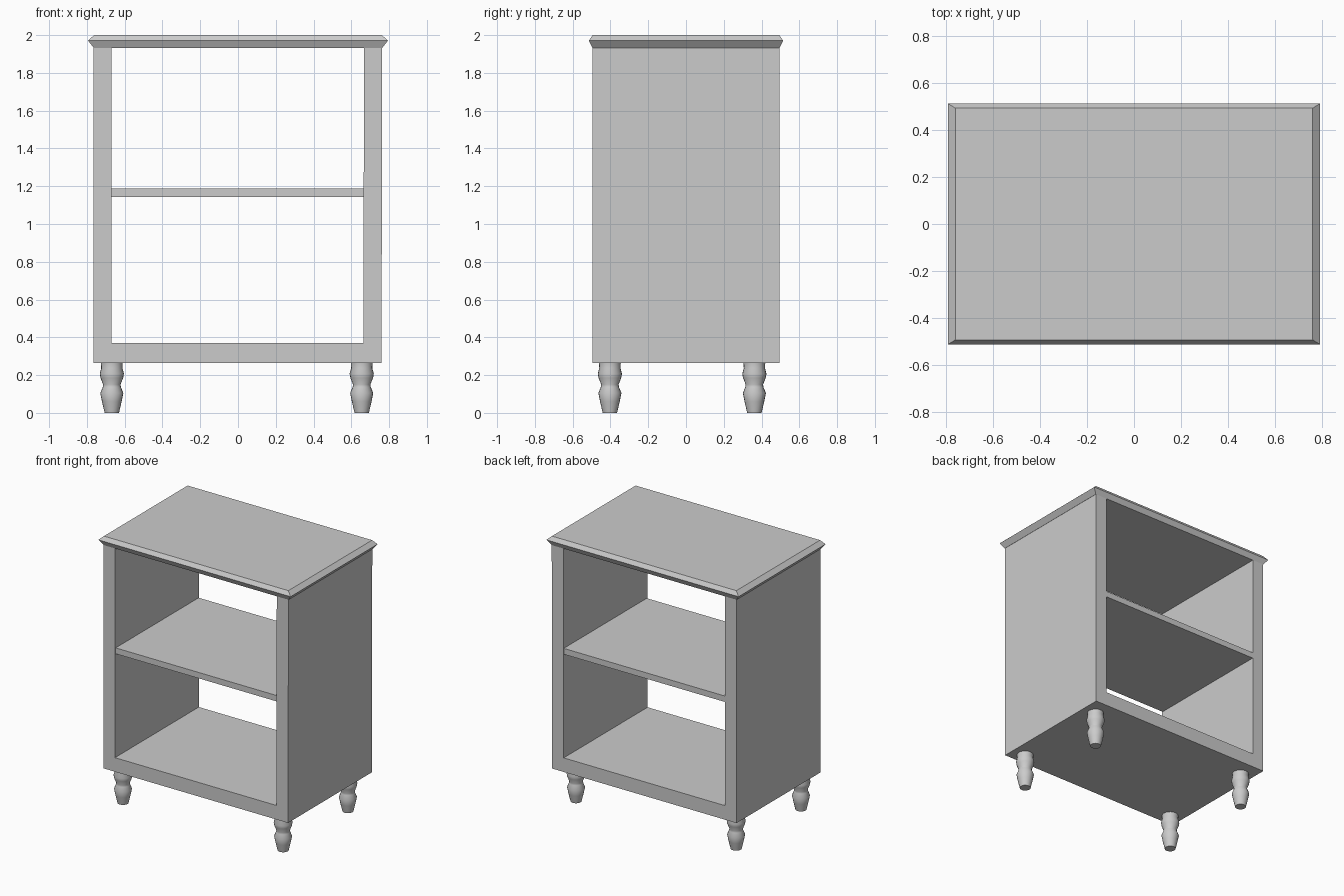
import bpy
import bmesh
from math import radians
from mathutils import Matrix

cube = bpy.data.objects.get("Cube")
if cube:
    bpy.data.objects.remove(cube, do_unlink=True)

grey = bpy.data.materials.new("plain grey")
grey.use_nodes = True
colour = (0.6, 0.6, 0.6, 1)
grey.diffuse_color = colour
grey.node_tree.nodes["Principled BSDF"].inputs["Base Color"].default_value = colour


def finish(name, bm):
    """Turn a bmesh into a named grey object."""
    bmesh.ops.recalc_face_normals(bm, faces=bm.faces)
    mesh = bpy.data.meshes.new(name)
    bm.to_mesh(mesh)
    bm.free()
    mesh.materials.append(grey)
    obj = bpy.data.objects.new(name, mesh)
    bpy.context.collection.objects.link(obj)
    return obj


def loft(name, loops):
    """Skin matching closed loops of points and cap both ends."""
    bm = bmesh.new()
    rings = [[bm.verts.new(p) for p in loop] for loop in loops]
    n = len(rings[0])
    for a, b in zip(rings, rings[1:]):
        for i in range(n):
            j = (i + 1) % n
            bm.faces.new((a[i], a[j], b[j], b[i]))
    bm.faces.new(rings[0])
    bm.faces.new(rings[-1])
    return finish(name, bm)


def rectangle(x, y, z):
    return [(-x, -y, z), (x, -y, z), (x, y, z), (-x, y, z)]


# Open U-shaped case: two sides and a floor, its right side leaning slightly
base, floor, top = 0.265, 0.37, 1.935
profile = [(-0.764, base), (0.760, base), (0.763, top), (0.667, top),
           (0.664, floor), (-0.67, floor), (-0.67, top), (-0.764, top)]
depth = 0.495
loft("case", [[(x, y, z) for x, z in profile] for y in (-depth, depth)])

# Middle shelf
bm = bmesh.new()
bmesh.ops.create_cube(bm, size=1, matrix=Matrix.Translation((-0.003, 0.003, 1.165))
                      @ Matrix.Diagonal((1.336, 0.98, 0.044, 1)))
finish("shelf", bm)

# Table top with a pointed edge all round
loft("top", [rectangle(0.764, 0.495, 1.933),
             rectangle(0.794, 0.514, 1.971),
             rectangle(0.762, 0.494, 2.0)])

# Turned legs: radius and height pairs, spun about the leg axis
turning = [(0.038, 0), (0.052, 0.06), (0.061, 0.105), (0.048, 0.137),
           (0.046, 0.15), (0.06, 0.185), (0.064, 0.208), (0.056, 0.237),
           (0.058, 0.267)]


def leg(name, x, y):
    bm = bmesh.new()
    points = [(0, 0)] + turning + [(0, turning[-1][1])]
    verts = [bm.verts.new((r, 0, z)) for r, z in points]
    edges = [bm.edges.new(pair) for pair in zip(verts, verts[1:])]
    bmesh.ops.spin(bm, geom=verts + edges, cent=(0, 0, 0), axis=(0, 0, 1),
                   angle=radians(360), steps=20)
    bmesh.ops.remove_doubles(bm, verts=bm.verts, dist=0.0005)
    obj = finish(name, bm)
    obj.location = (x, y, 0)
    bpy.ops.object.select_all(action="DESELECT")
    obj.select_set(True)
    bpy.context.view_layer.objects.active = obj
    bpy.ops.object.shade_smooth_by_angle(angle=radians(60))


for side, x in (("right", -0.668), ("left", 0.655)):
    for end, y in (("front", -0.403), ("back", 0.362)):
        leg(f"{end}_{side}_leg", x, y)
